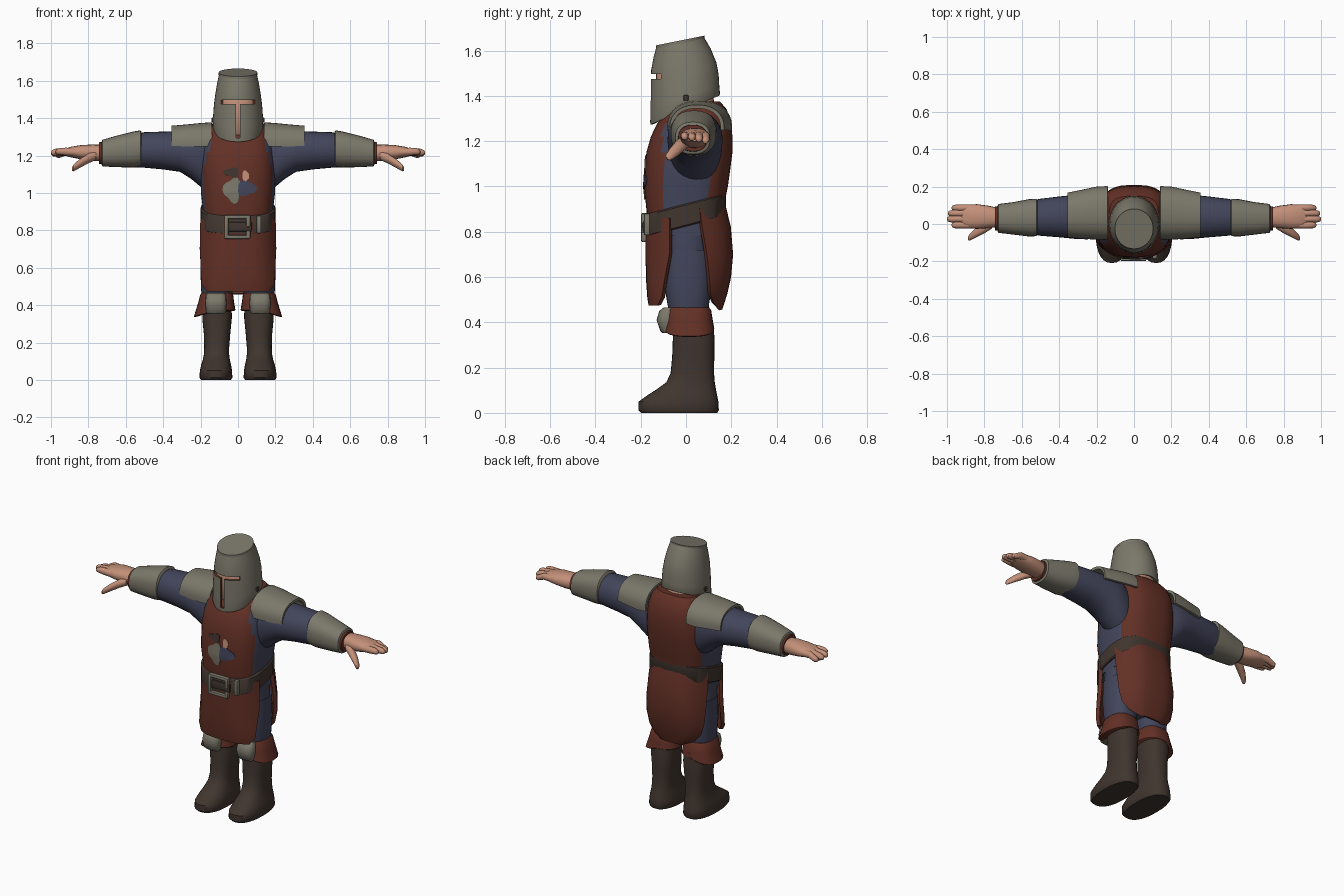
import bpy, bmesh, math
from mathutils import Vector
from mathutils.bvhtree import BVHTree

old = bpy.data.objects.get("Cube")
if old:
    bpy.data.objects.remove(old, do_unlink=True)
parts = []


def material(name, rgb):
    m = bpy.data.materials.new(name)
    m.use_nodes = True
    m.diffuse_color = (*rgb, 1)
    m.node_tree.nodes["Principled BSDF"].inputs["Base Color"].default_value = (*rgb, 1)
    return m


STEEL = material("steel", (0.20, 0.19, 0.145))
RED = material("red cloth", (0.125, 0.03, 0.019))
BLUE = material("blue cloth", (0.055, 0.06, 0.105))
BROWN = material("brown leather", (0.052, 0.036, 0.028))
SKIN = material("skin", (0.55, 0.28, 0.19))


def finish(name, bm, mat, mirror=False, thick=0, offset=0):
    """Turn a bmesh into an object, optionally mirrored and thickened."""
    bmesh.ops.recalc_face_normals(bm, faces=bm.faces)
    me = bpy.data.meshes.new(name)
    bm.to_mesh(me)
    bm.free()
    me.materials.append(mat)
    ob = bpy.data.objects.new(name, me)
    bpy.context.scene.collection.objects.link(ob)
    if thick:
        mod = ob.modifiers.new("thickness", "SOLIDIFY")
        mod.thickness, mod.offset = thick, offset
    if mirror:
        ob.modifiers.new("mirror", "MIRROR")
    parts.append(ob)
    return ob


def skin_rows(bm, rows, closed):
    n = len(rows[0])
    for r, s in zip(rows, rows[1:]):
        for i in range(n if closed else n - 1):
            j = (i + 1) % n
            bm.faces.new((r[i], r[j], s[j], s[i]))


def loft(name, rings, mat, axis="z", n=28, power=2.3, caps=(1, 1), arc=None, **kw):
    """Rings: position on axis, centre (2), radii (2), optional slope."""
    bm, rows = bmesh.new(), []
    a0, a1 = arc or (0, 360)
    for t, a, b, ra, rb, *slope in rings:
        row = []
        for i in range(n):
            ang = math.radians(a0 + (a1 - a0) * i / (n - 1 if arc else n))
            c, s = math.cos(ang), math.sin(ang)
            u = a + ra * math.copysign(abs(c) ** (2 / power), c)
            v = b + rb * math.copysign(abs(s) ** (2 / power), s)
            w = t + (slope[0] if slope else 0) * (v - b)
            row.append(bm.verts.new((u, v, w) if axis == "z" else (w, u, v)))
        rows.append(row)
    skin_rows(bm, rows, not arc)
    for row, cap in zip((rows[0], rows[-1]), caps):
        if cap and not arc:
            bm.faces.new(row)
    return finish(name, bm, mat, **kw)


def box(name, centre, size, mat, bevel=0.006, **kw):
    bm = bmesh.new()
    bmesh.ops.create_cube(bm, size=1)
    for v in bm.verts:
        v.co = Vector(centre) + Vector(a * b for a, b in zip(v.co, size))
    if bevel:
        bmesh.ops.bevel(bm, geom=bm.edges[:], offset=bevel, segments=2, affect="EDGES", profile=0.5)
    return finish(name, bm, mat, **kw)


def panel(name, rows, mat, side):
    """Hanging cloth: rows of height, depth, half width and wrap."""
    bm, grid = bmesh.new(), []
    for z, y, w, wrap in rows:
        us = [math.sin(math.pi / 2 * (i / 8 - 1)) for i in range(17)]
        grid.append([bm.verts.new((w * u, y - side * wrap * abs(u) ** 3.5, z)) for u in us])
    skin_rows(bm, grid, False)
    return finish(name, bm, mat, thick=0.022)


# Torso with a tabard over front, back and shoulders
torso = loft("torso", [
    (0.78, 0, 0, .188, .165), (0.9, 0, -.005, .186, .17), (1.0, 0, 0, .198, .185),
    (1.08, 0, .008, .2, .188), (1.15, 0, .015, .2, .19), (1.22, 0, .025, .195, .18),
    (1.28, 0, .037, .185, .163), (1.34, 0, .05, .165, .13), (1.375, 0, .065, .13, .085)],
    RED, n=40, power=2.7)
torso.data.materials.append(BLUE)
for f in torso.data.polygons:
    c = f.center
    if (abs(c.y) < 0.1 and abs(f.normal.x) > 0.6 and c.z < 1.28) or f.normal.z < -0.9:
        f.material_index = 1

# Hips and thighs
loft("hips", [(.52, 0, .01, .12, .07), (.6, 0, .01, .19, .1), (.7, 0, .005, .196, .12),
              (.84, 0, 0, .186, .14)], BLUE)
loft("thigh", [(.4, .115, .015, .07, .08), (.48, .112, .01, .085, .092),
               (.58, .103, .01, .098, .108), (.72, .1, .01, .097, .11)], BLUE, mirror=True)

# Skirt of the tabard
panel("front_skirt", [(.86, -.168, .192, .1), (.7, -.168, .194, .1), (.58, -.165, .19, .075),
                      (.51, -.16, .186, .06), (.475, -.154, .16, .035)], RED, -1)
panel("back_skirt", [(.91, .165, .186, .11), (.82, .187, .192, .12), (.7, .197, .195, .11),
                     (.6, .188, .19, .09), (.53, .172, .172, .07), (.485, .158, .13, .04),
                     (.46, .15, .07, .01)], RED, 1)

# Belt sloping up to the back, with buckle and strap loop
loft("belt", [(z, 0, -.002, .2 + d, .178 + d, .26) for z, d in
              ((.823, -.006), (.829, 0), (.917, 0), (.923, -.006))], BROWN, n=40, power=2.7)
for i, (x, z, sx, sz) in enumerate([(-.062, .818, .022, .125), (.055, .85, .022, .062),
                                    (-.004, .872, .135, .02), (-.004, .765, .135, .02),
                                    (.055, .778, .022, .04), (.112, .832, .024, .095)]):
    box("strap_loop" if i == 5 else f"buckle_bar_{i + 1}",
        (x, -.184 + (.012 if i == 5 else 0), z), (sx, .028, sz), STEEL)
box("belt_tongue", (.01, -.183, .82), (.13, .016, .05), BROWN)

# Arms
loft("upper_arm", [(.12, .04, 1.15, .09, .17), (.19, .042, 1.18, .118, .155),
                   (.25, .04, 1.205, .122, .13), (.31, .038, 1.222, .118, .109),
                   (.4, .038, 1.227, .109, .101), (.5, .036, 1.23, .099, .095),
                   (.6, .034, 1.22, .08, .08)], BLUE, "x", power=2.1, mirror=True)
loft("shoulder_plate", [(.14, .06, 1.262, .135, .108), (.2, .058, 1.258, .134, .108),
                        (.28, .052, 1.258, .123, .1), (.355, .048, 1.258, .112, .094)],
     STEEL, "x", n=22, arc=(-4, 184), mirror=True, thick=.016)
loft("forearm_guard", [(.515, .035, 1.238, .09, .088), (.522, .035, 1.238, .1, .097),
                       (.56, .033, 1.232, .1, .096), (.65, .03, 1.222, .086, .084),
                       (.725, .03, 1.213, .077, .071), (.73, .03, 1.213, .066, .06)],
     STEEL, "x", power=2.4, mirror=True)
loft("wrist_band", [(.72, .03, 1.213, .066, .06), (.742, .03, 1.213, .064, .058)],
     RED, "x", mirror=True)

# Hands
loft("palm", [(.72, .035, 1.213, .05, .044), (.78, .038, 1.215, .06, .044),
              (.84, .04, 1.218, .066, .038), (.9, .04, 1.219, .062, .027),
              (.925, .04, 1.217, .05, .018)], SKIN, "x", n=20, mirror=True)
for i, (y, tip, z) in enumerate([(-.006, .975, 1.222), (.026, 1.0, 1.218),
                                 (.057, .995, 1.212), (.086, .975, 1.205)]):
    loft(f"finger_{i + 1}", [(.86, y, 1.218, .018, .02), (.92, y, 1.221, .019, .021),
                             (tip - .02, y, z, .017, .018), (tip - .005, y, z - .003, .013, .013),
                             (tip, y, z - .004, .005, .005)], SKIN, "x", n=12, power=2, mirror=True)
loft("thumb", [(.76, .0, 1.2, .025, .025), (.8, -.02, 1.185, .03, .027),
               (.85, -.05, 1.155, .025, .024), (.88, -.072, 1.133, .018, .018),
               (.888, -.077, 1.127, .008, .008)], SKIN, "x", n=14, power=2, mirror=True)

# Boots, cuffs and knee plates
loft("boot", [(0, .118, -.03, .08, .168), (.012, .118, -.032, .088, .177),
              (.05, .118, -.033, .086, .176), (.08, .117, -.015, .08, .152),
              (.105, .116, .002, .073, .13), (.135, .115, .02, .068, .107),
              (.175, .114, .028, .067, .096), (.25, .112, .032, .071, .093),
              (.33, .112, .034, .079, .092), (.4, .112, .032, .078, .088)],
     BROWN, power=2.4, mirror=True)
cuff = loft("boot_cuff", [(.35, .125, .015, .105, .105), (.355, .125, .015, .111, .11),
                          (.41, .117, .015, .097, .103), (.455, .114, .013, .088, .098),
                          (.465, .114, .012, .08, .09)], RED, power=2.5, mirror=True)
for v in cuff.data.vertices:
    if v.co.z < .36:
        v.co.z += .02 - .3 * max(0, v.co.x - .115)
loft("knee_plate", [(.352, .118, -.075, .045, .028), (.362, .118, -.078, .053, .036),
                    (.41, .118, -.083, .057, .047), (.45, .118, -.078, .054, .04),
                    (.466, .118, -.07, .045, .028)], STEEL, power=2.8, n=20, mirror=True)

# Neck and head
loft("neck", [(1.3, 0, .045, .09, .09), (1.4, 0, .03, .08, .09)], SKIN)
loft("head", [(1.3, 0, -.025, .06, .07), (1.34, 0, -.015, .095, .108), (1.44, 0, -.01, .11, .125),
              (1.53, 0, -.015, .1, .115), (1.59, 0, -.02, .06, .07)], SKIN)

# Helmet with a T-shaped opening
helmet = loft("helmet", [
    (1.337, 0, -.005, .132, .152, .42), (1.346, 0, -.004, .136, .154, .41),
    (1.40, 0, -.005, .134, .152, .3), (1.47, 0, -.006, .129, .15, .17),
    (1.53, 0, -.01, .121, .144, .12), (1.59, 0, -.017, .111, .126, .15),
    (1.64, 0, -.026, .1, .104, .2)], STEEL, n=40, power=2, caps=(0, 1), thick=.014, offset=-1)
loft("crown_rim", [(z, 0, -.026, .103, .107, .2) for z in (1.63, 1.644)], STEEL, n=40, power=2)
helmet.data.materials.append(RED)
cutters = [box("eye_cutter", (0, -.15, 1.486), (.18, .1, .022), RED, 0),
           box("breath_cutter", (0, -.15, 1.39), (.024, .06, .19), RED, 0)]
for c in cutters:
    c.hide_render = True
    mod = helmet.modifiers.new("opening", "BOOLEAN")
    mod.operation, mod.object, mod.solver = "DIFFERENCE", c, "EXACT"
    mod.material_mode = "TRANSFER"
box("helmet_pin", (.134, 0, 1.39), (.016, .022, .026), BROWN, .004, mirror=True)

# Painted chest patches laid on the tabard
bm = bmesh.new()
bm.from_mesh(torso.data)
tree = BVHTree.FromBMesh(bm)
bm.free()


def patch(name, x, z, rx, rz, mat, wave):
    bm = bmesh.new()
    rows = []
    for k in (.05, .5, 1):
        row = []
        for i in range(18):
            a = math.tau * i / 18
            r = k * (1 + wave * math.sin(3 * a + x * 40))
            px, pz = x + rx * r * math.cos(a), z + rz * r * math.sin(a)
            hit = tree.ray_cast(Vector((px, -1, pz)), Vector((0, 1, 0)))[0]
            row.append(bm.verts.new((px, hit.y - .003, pz)))
        rows.append(row)
    skin_rows(bm, rows, True)
    bm.faces.new(rows[0])
    finish(name, bm, mat, thick=.004)


patch("chest_patch_steel", -.03, 1.015, .045, .065, STEEL, .2)
patch("chest_patch_blue", .045, 1.025, .05, .04, BLUE, .15)
patch("chest_patch_brown", -.035, 1.11, .04, .025, BROWN, .2)
patch("chest_patch_skin", .04, 1.09, .018, .03, SKIN, .1)

# Apply modifiers and smooth the surfaces
bpy.ops.object.select_all(action="DESELECT")
for ob in parts:
    ob.select_set(True)
bpy.context.view_layer.objects.active = torso
bpy.ops.object.convert(target="MESH")
for c in cutters:
    parts.remove(c)
    bpy.data.objects.remove(c, do_unlink=True)
bpy.ops.object.shade_smooth_by_angle(angle=math.radians(42))
